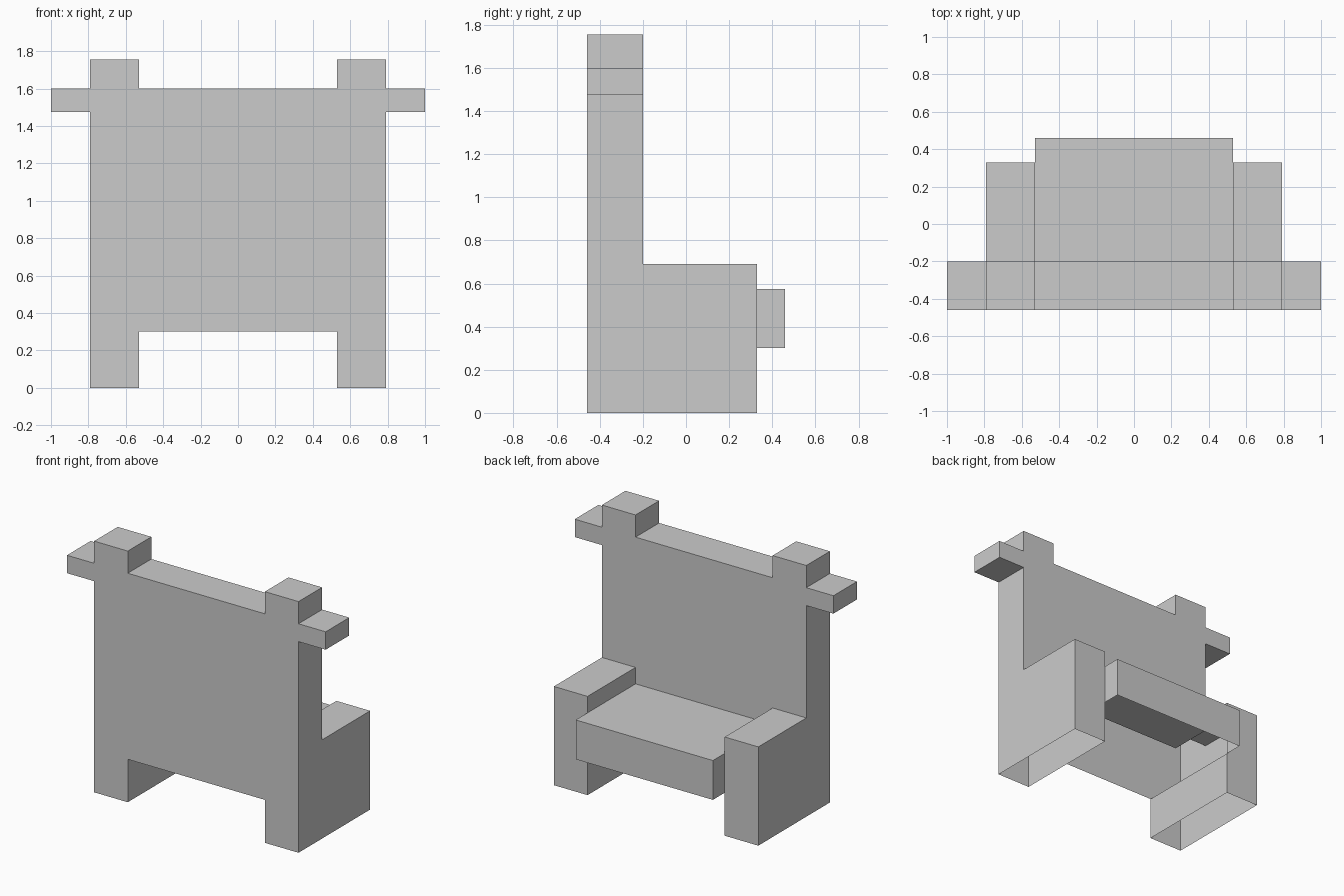
import bpy, bmesh

if "Cube" in bpy.data.objects:
    bpy.data.objects.remove(bpy.data.objects["Cube"])

# One plain grey for the whole seat
grey = bpy.data.materials.new("plain grey")
grey.diffuse_color = (0.6, 0.6, 0.6, 1)
grey.use_nodes = True
grey.node_tree.nodes["Principled BSDF"].inputs["Base Color"].default_value = grey.diffuse_color

# Each part as (x range, y range, z range); parts meet to form one hollow shell
PARTS = {
    "back_panel": ((-0.53, 0.53), (-0.46, -0.20), (0.30, 1.60)),
    "seat": ((-0.53, 0.53), (-0.20, 0.46), (0.30, 0.575)),
}
for side, s in (("left", -1), ("right", 1)):
    def span(a, b):
        return tuple(sorted((s * a, s * b)))
    PARTS[side + "_post"] = (span(0.53, 0.79), (-0.46, -0.20), (0.0, 1.755))
    PARTS[side + "_arm"] = (span(0.53, 0.79), (-0.20, 0.33), (0.0, 0.69))
    PARTS[side + "_ear"] = (span(0.79, 1.0), (-0.46, -0.20), (1.475, 1.60))

# Shared grid lines, so neighbouring parts line up
LINES = [sorted({v for box in PARTS.values() for v in box[axis]}) for axis in range(3)]


def cells(box):
    """Grid cells covered by a box."""
    r = [range(LINES[a].index(box[a][0]), LINES[a].index(box[a][1])) for a in range(3)]
    return {(i, j, k) for i in r[0] for j in r[1] for k in r[2]}


filled = set().union(*(cells(box) for box in PARTS.values()))


def build(name, box):
    """Outer skin of a part: no walls between parts, no underside on legs and seat."""
    bm = bmesh.new()
    for cell in cells(box):
        for axis in range(3):
            for step in (0, 1):
                beside = list(cell)
                beside[axis] += 2 * step - 1
                open_bottom = axis == 2 and step == 0 and LINES[2][cell[2]] < 0.4
                if tuple(beside) in filled or open_bottom:
                    continue
                u, v = (axis + 1) % 3, (axis + 2) % 3
                corners = []
                for du, dv in ((0, 0), (1, 0), (1, 1), (0, 1)):
                    p = list(cell)
                    p[axis] += step
                    p[u] += du
                    p[v] += dv
                    corners.append(bm.verts.new([LINES[a][p[a]] for a in range(3)]))
                bm.faces.new(corners if step else corners[::-1])
    bmesh.ops.remove_doubles(bm, verts=bm.verts, dist=0.0001)
    bmesh.ops.dissolve_limit(bm, angle_limit=0.01, verts=bm.verts, edges=bm.edges)
    mesh = bpy.data.meshes.new(name)
    bm.to_mesh(mesh)
    bm.free()
    mesh.materials.append(grey)
    bpy.context.collection.objects.link(bpy.data.objects.new(name, mesh))


for name, box in PARTS.items():
    build(name, box)
